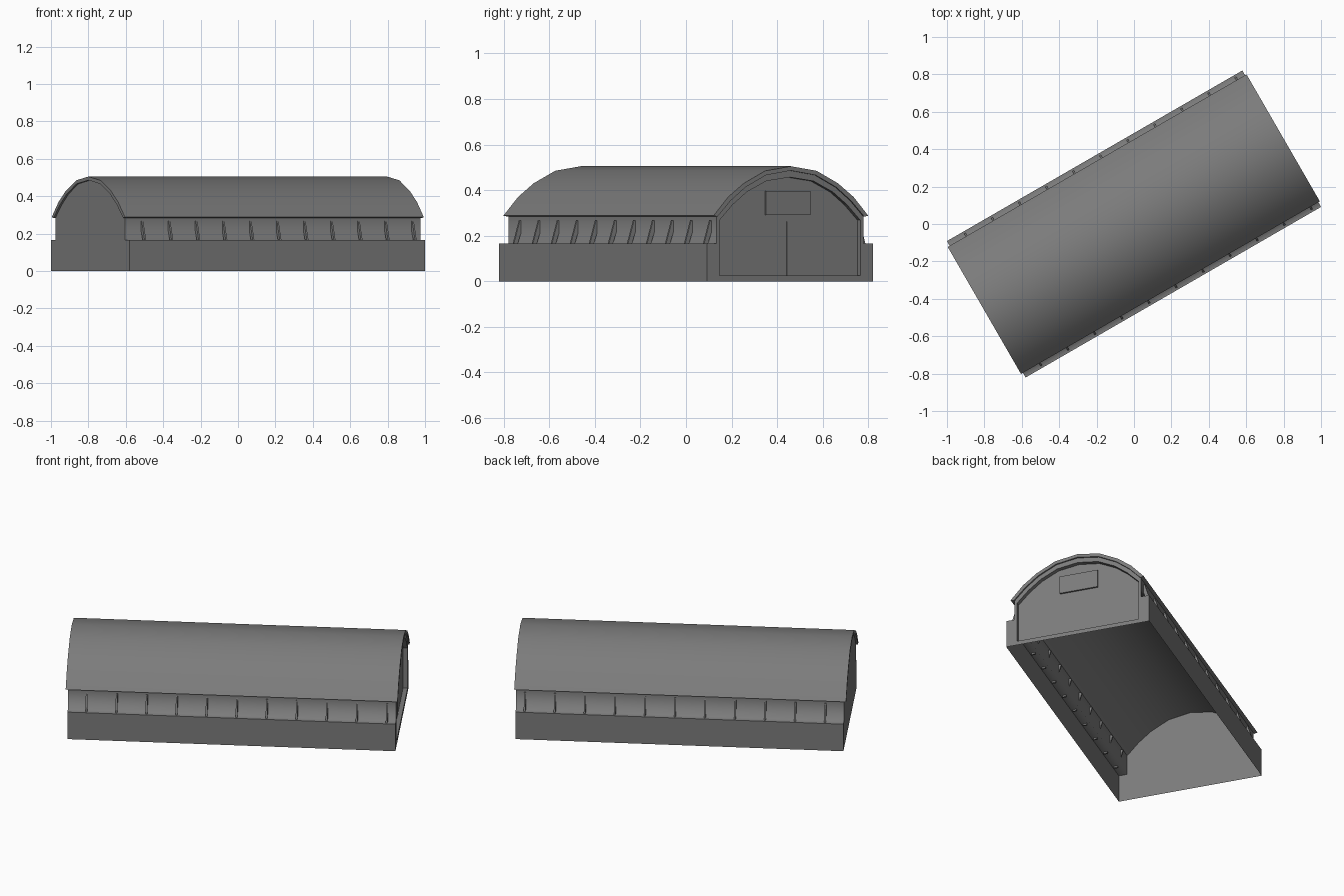
import bpy, bmesh
from math import radians
from mathutils import Matrix

if "Cube" in bpy.data.objects:
    bpy.data.objects.remove(bpy.data.objects["Cube"])

# The hut is built along x, then turned 30 degrees about z
TURN = Matrix.Rotation(radians(30), 4, 'Z')
L = 0.912      # half length of walls

# Dark grey paint
paint = bpy.data.materials.new("dark_grey")
paint.diffuse_color = (0.2, 0.2, 0.2, 1)
paint.use_nodes = True
paint.node_tree.nodes["Principled BSDF"].inputs["Base Color"].default_value = paint.diffuse_color


def finish(name, bm, smooth=0):
    bmesh.ops.recalc_face_normals(bm, faces=bm.faces)
    bmesh.ops.transform(bm, matrix=TURN, verts=bm.verts)
    me = bpy.data.meshes.new(name)
    bm.to_mesh(me)
    bm.free()
    me.materials.append(paint)
    ob = bpy.data.objects.new(name, me)
    bpy.context.collection.objects.link(ob)
    if smooth:
        bpy.ops.object.select_all(action='DESELECT')
        ob.select_set(True)
        bpy.context.view_layer.objects.active = ob
        bpy.ops.object.shade_smooth_by_angle(angle=radians(smooth))
    return ob


def loop_at(bm, x, pts):
    return [bm.verts.new((x, y, z)) for y, z in pts]


def strip(bm, a, b, closed):
    n = len(a)
    for i in range(n if closed else n - 1):
        j = (i + 1) % n
        bm.faces.new((a[i], a[j], b[j], b[i]))


def prism(bm, x0, x1, pts):
    a, b = loop_at(bm, x0, pts), loop_at(bm, x1, pts)
    strip(bm, a, b, True)
    bm.faces.new(a)
    bm.faces.new(b)


def mirrored(half):
    return half + [(-y, z) for y, z in reversed(half) if y > 0]


# Cross-sections (right half, eave to ridge)
arch = [(0.392, 0.288), (0.318, 0.370), (0.239, 0.430), (0.130, 0.485), (0.0, 0.505)]
under = [(0.372, 0.284), (0.305, 0.354), (0.230, 0.413), (0.126, 0.466), (0.0, 0.486)]
plinth = [(0.421, 0.0), (0.421, 0.165)]
wall = [(0.421, 0.165), (0.372, 0.165), (0.372, 0.284)]
lower = plinth + wall[1:2]
door_low = [(0.357, 0.025), (0.357, 0.10), (0.357, 0.165)]
door_arch = [(0.357, 0.268), (0.290, 0.336), (0.218, 0.392), (0.120, 0.440), (0.0, 0.457)]

# Curved roof slab
bm = bmesh.new()
prism(bm, -0.924, 0.921, mirrored(arch) + mirrored(under)[::-1])
finish("roof", bm, 35)

# Plinth sides, and side walls softly blended into the ledge, open underneath
for name, section, smooth in (("plinth", plinth, 0), ("side_walls", wall, 100)):
    bm = bmesh.new()
    for s in (1, -1):
        pts = [(s * y, z) for y, z in section]
        strip(bm, loop_at(bm, -L, pts), loop_at(bm, L, pts), False)
    ob = finish(name, bm, smooth)
    # keep both sides facing outwards
    me = ob.data
    back = TURN.inverted()
    bm = bmesh.new()
    bm.from_mesh(me)
    bm.normal_update()
    wrong = [f for f in bm.faces
             if (back @ f.normal).y * (back @ f.calc_center_median()).y < -1e-4
             or f.normal.z < -0.5]
    bmesh.ops.reverse_faces(bm, faces=wrong)
    bm.to_mesh(me)
    bm.free()

# Plain rear wall
bm = bmesh.new()
bm.faces.new(loop_at(bm, -L, mirrored(lower + under)))
rear = finish("rear_wall", bm)
if rear.data.polygons[0].normal.x > 0:
    rear.data.flip_normals()

# Door end wall: frame, reveal and recessed door panel
bm = bmesh.new()
outer = loop_at(bm, L, mirrored(lower + under))
rim = loop_at(bm, L, mirrored(door_low + door_arch))
back = loop_at(bm, L - 0.025, mirrored(door_low + door_arch))
strip(bm, outer, rim, True)
strip(bm, rim, back, True)
panel = bm.faces.new(back)
door = finish("door_wall", bm)
if max(door.data.polygons, key=lambda p: p.area).normal.x < 0:
    door.data.flip_normals()

# Board above the doors and the seam between the leaves
for name, hw, z0, z1, d in (("door_board", 0.112, 0.29, 0.397, 0.01),
                            ("door_seam", 0.002, 0.026, 0.262, 0.003)):
    bm = bmesh.new()
    prism(bm, L - 0.025, L - 0.025 + d, [(-hw, z0), (hw, z0), (hw, z1), (-hw, z1)])
    finish(name, bm)

# Slanted buttress ribs along both sides
rib = [(0.412, 0.155), (0.392, 0.155), (0.356, 0.262), (0.378, 0.268)]
bm = bmesh.new()
for i in range(11):
    x = -0.808 + 0.167 * i
    for s in (1, -1):
        prism(bm, x - 0.005, x + 0.005, [(s * y, z) for y, z in rib])
finish("buttress_ribs", bm)
